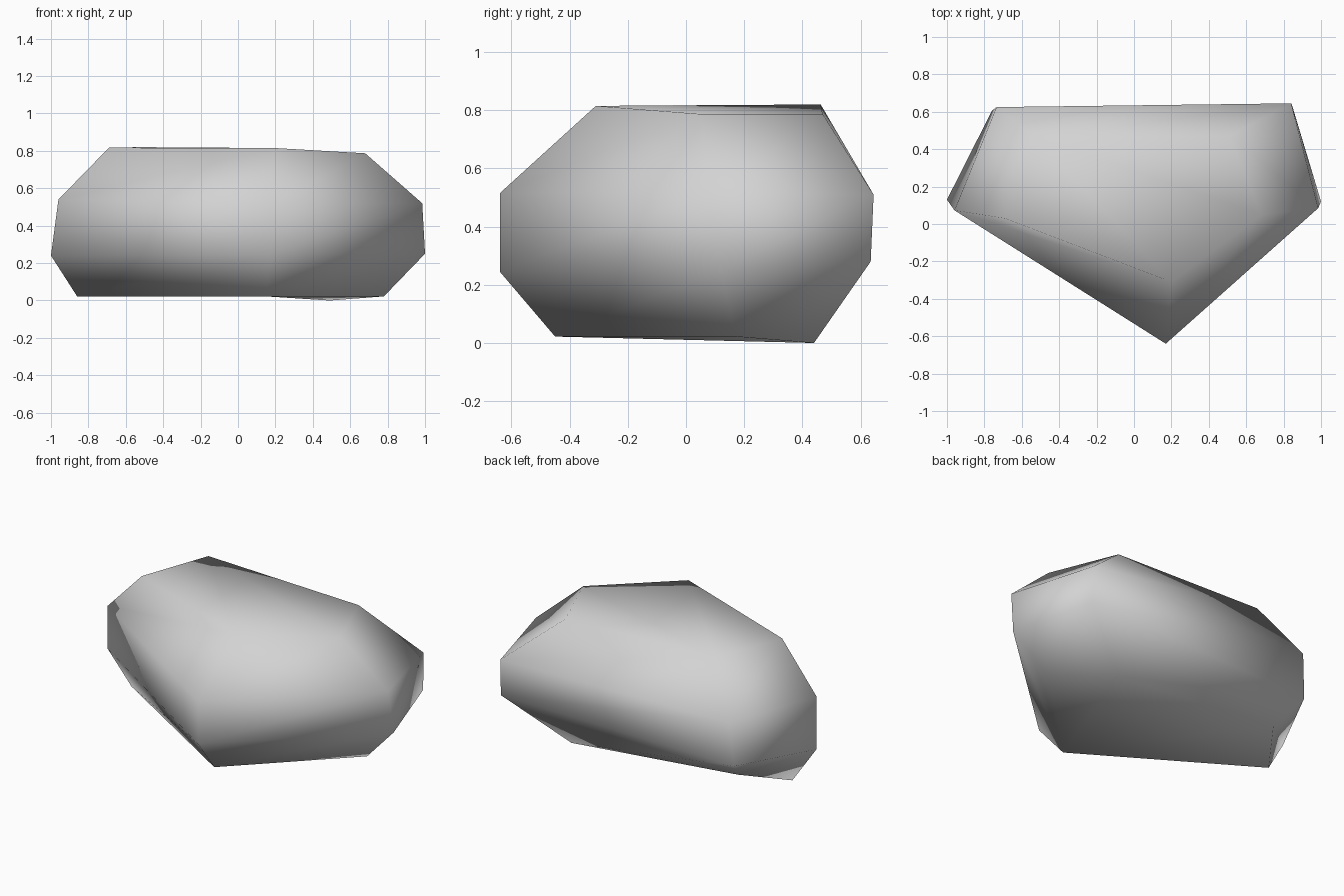
import bpy
import bmesh

cube = bpy.data.objects.get("Cube")
if cube:
    bpy.data.objects.remove(cube, do_unlink=True)

# One flat stone colour
stone = bpy.data.materials.new("stone grey")
stone.use_nodes = True
colour = (0.65, 0.65, 0.65, 1.0)
stone.diffuse_color = colour
stone.node_tree.nodes["Principled BSDF"].inputs["Base Color"].default_value = colour

# Five-sided cross-sections from bottom to top:
# left tip, front tip, right tip, back right, back left
base = [(-.86, .17, .022), (.15, -.45, .022), (.78, .17, .022), (.49, .44, 0), (-.67, .44, .11)]
lower = [(-1, .13, .24), (.17, -.64, .245), (1, .12, .25), (.845, .635, .28), (-.76, .605, .25)]
upper = [(-.96, .073, .54), (.17, -.64, .515), (.985, .085, .52), (.84, .645, .51), (-.735, .625, .525)]
crown = [(-.69, .03, .817), (.2, -.31, .815), (.68, .05, .787), (.51, .47, .787), (-.53, .463, .82)]

bm = bmesh.new()
rings = [[bm.verts.new(p) for p in ring] for ring in (base, lower, upper, crown)]


def cap(ring, start):
    """Close a ring with triangles that share one corner."""
    loop = ring[start:] + ring[:start]
    for a, b in zip(loop[1:], loop[2:]):
        bm.faces.new((loop[0], a, b))


# Skin the sections into a closed rock
for low, high in zip(rings, rings[1:]):
    for i in range(len(low)):
        j = (i + 1) % len(low)
        bm.faces.new((low[i], low[j], high[j], high[i]))
cap(rings[0], 1)
cap(rings[-1], 4)
bmesh.ops.recalc_face_normals(bm, faces=bm.faces)
for face in bm.faces:
    face.smooth = True

mesh = bpy.data.meshes.new("rock")
bm.to_mesh(mesh)
bm.free()
mesh.materials.append(stone)
rock = bpy.data.objects.new("rock", mesh)
bpy.context.collection.objects.link(rock)
